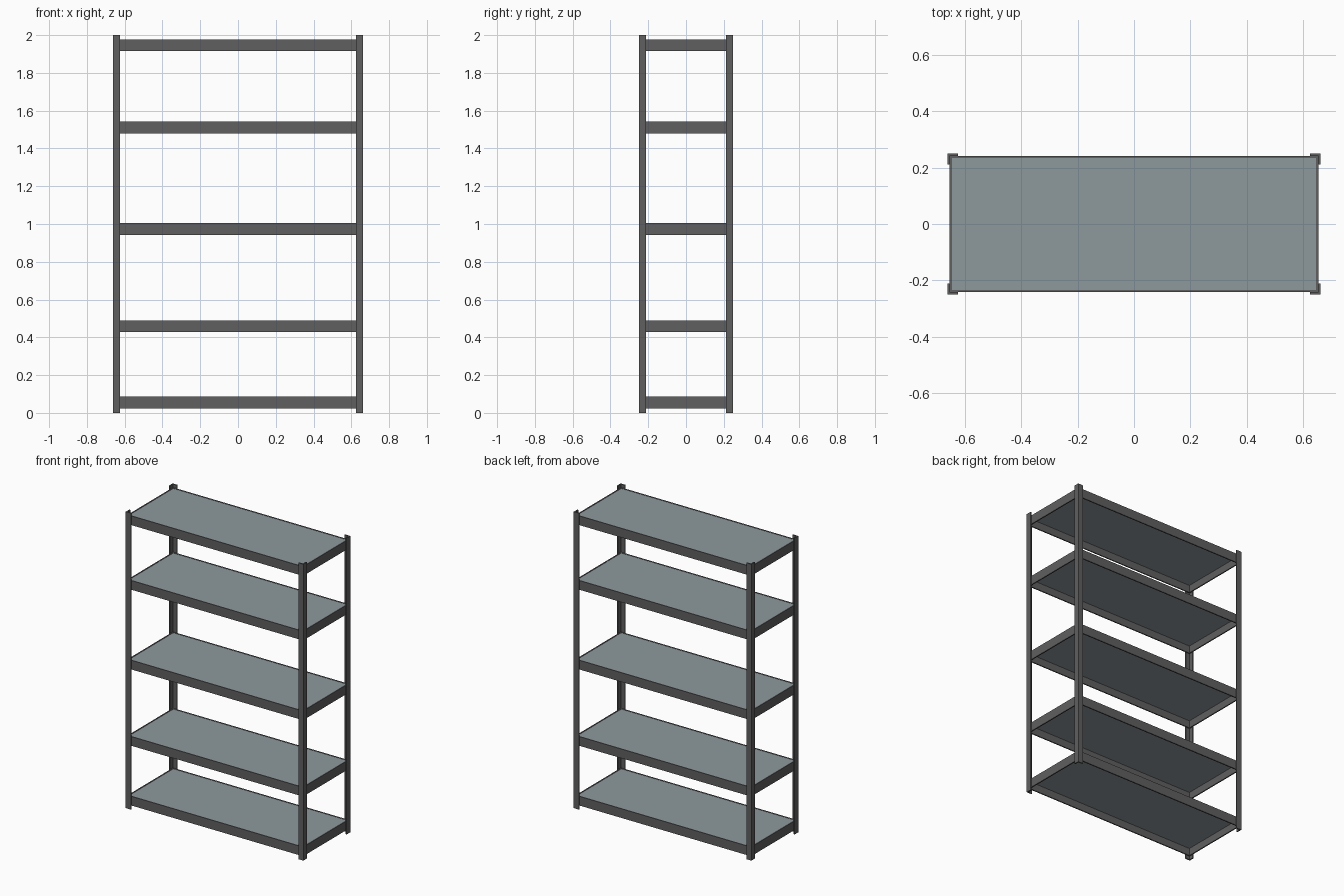
import bpy, bmesh

if "Cube" in bpy.data.objects:
    bpy.data.objects.remove(bpy.data.objects["Cube"])

def material(name, rgb):
    m = bpy.data.materials.new(name)
    m.diffuse_color = (*rgb, 1)
    m.use_nodes = True
    m.node_tree.nodes["Principled BSDF"].inputs["Base Color"].default_value = m.diffuse_color
    return m

STEEL = material("dark_steel", (0.12, 0.115, 0.115))
BOARD = material("grey_board", (0.27, 0.32, 0.34))

X, Y, H = 0.663, 0.25, 2.0      # outer half width, half depth, height
FLANGE, T = 0.038, 0.008        # angle post leg and wall
BEAM_H, BEAM_T = 0.062, 0.008

def prism(name, profile, z0, z1, mat):
    bm = bmesh.new()
    base = bm.faces.new([bm.verts.new((x, y, z0)) for x, y in profile])
    top = bmesh.ops.extrude_face_region(bm, geom=[base])["geom"]
    bmesh.ops.translate(bm, vec=(0, 0, z1 - z0),
                        verts=[v for v in top if isinstance(v, bmesh.types.BMVert)])
    bmesh.ops.recalc_face_normals(bm, faces=bm.faces)
    me = bpy.data.meshes.new(name)
    bm.to_mesh(me)
    bm.free()
    me.materials.append(mat)
    ob = bpy.data.objects.new(name, me)
    bpy.context.collection.objects.link(ob)
    return ob

def box(name, x0, x1, y0, y1, z0, z1, mat):
    return prism(name, [(x0, y0), (x1, y0), (x1, y1), (x0, y1)], z0, z1, mat)

# L-section corner posts
for sx, side in ((-1, "left"), (1, "right")):
    for sy, end in ((-1, "front"), (1, "back")):
        L = [(X, Y), (X - FLANGE, Y), (X - FLANGE, Y - T),
             (X - T, Y - T), (X - T, Y - FLANGE), (X, Y - FLANGE)]
        prism(f"{end}_{side}_post", [(x * sx, y * sy) for x, y in L], 0, H, STEEL)

# Shelves: beams nested inside the posts, with a board set in the frame
bx, by = X - T, Y - T
for i, top in enumerate((0.086, 0.489, 1.004, 1.542, 1.978), 1):
    z0 = top - BEAM_H
    for s, end in ((-1, "front"), (1, "back")):
        y0, y1 = sorted((s * by, s * (by - BEAM_T)))
        box(f"shelf_{i}_{end}_beam", -bx, bx, y0, y1, z0, top, STEEL)
    for s, side in ((-1, "left"), (1, "right")):
        x0, x1 = sorted((s * bx, s * (bx - BEAM_T)))
        box(f"shelf_{i}_{side}_beam", x0, x1, -by + BEAM_T, by - BEAM_T, z0, top, STEEL)
    box(f"shelf_{i}_board", -bx + BEAM_T, bx - BEAM_T, -by + BEAM_T, by - BEAM_T,
        top - 0.012, top - 0.002, BOARD)
